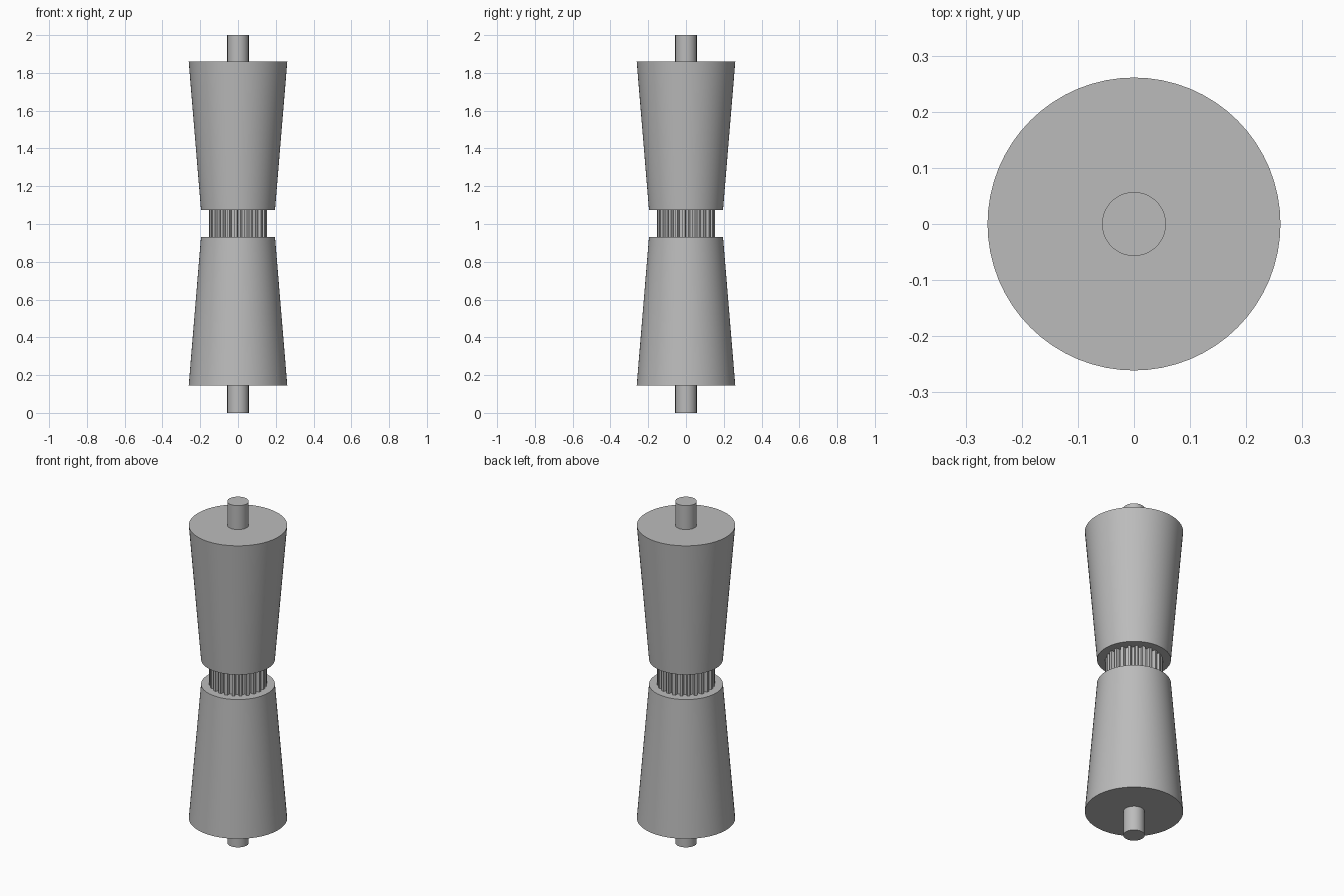
import bpy
import bmesh
from math import cos, sin, pi, radians

if "Cube" in bpy.data.objects:
    bpy.data.objects.remove(bpy.data.objects["Cube"], do_unlink=True)

SEGMENTS = 64
GREY = (0.5, 0.5, 0.5, 1.0)

metal = bpy.data.materials.new("grey metal")
metal.use_nodes = True
metal.diffuse_color = GREY
metal.node_tree.nodes["Principled BSDF"].inputs["Base Color"].default_value = GREY


def tapered_cylinder(name, z_low, z_high, r_low, r_high):
    bpy.ops.mesh.primitive_cone_add(
        vertices=SEGMENTS, radius1=r_low, radius2=r_high,
        depth=z_high - z_low, location=(0, 0, (z_low + z_high) / 2))
    part = bpy.context.object
    part.name = name
    part.data.materials.append(metal)
    bpy.ops.object.shade_smooth_by_angle(angle=radians(30))
    return part


def toothed_hub(name, z_low, z_high, root, tip, teeth):
    # Trapezoid teeth: root, root, tip, tip around each pitch
    tooth = ((0.0, root), (0.38, root), (0.5, tip), (0.88, tip))
    bm = bmesh.new()
    ring = []
    for i in range(teeth):
        for offset, radius in tooth:
            a = 2 * pi * (i + offset) / teeth
            ring.append(bm.verts.new((radius * cos(a), radius * sin(a), z_low)))
    base = bm.faces.new(ring)
    lifted = bmesh.ops.extrude_face_region(bm, geom=[base])["geom"]
    top = [v for v in lifted if isinstance(v, bmesh.types.BMVert)]
    bmesh.ops.translate(bm, verts=top, vec=(0, 0, z_high - z_low))
    if not any(len(f.verts) == len(ring) and f.calc_center_median().z < z_low + 0.001
               for f in bm.faces):
        bm.faces.new(ring)
    bmesh.ops.recalc_face_normals(bm, faces=bm.faces)
    mesh = bpy.data.meshes.new(name)
    bm.to_mesh(mesh)
    bm.free()
    mesh.materials.append(metal)
    part = bpy.data.objects.new(name, mesh)
    bpy.context.collection.objects.link(part)
    return part


# End pins
tapered_cylinder("lower_pin", 0.0, 0.145, 0.057, 0.057)
tapered_cylinder("upper_pin", 1.86, 2.0, 0.057, 0.057)

# Tapered rollers, narrow ends meeting at the middle
tapered_cylinder("lower_roller", 0.145, 0.93, 0.261, 0.196)
tapered_cylinder("upper_roller", 1.075, 1.86, 0.196, 0.261)

# Splined hub between the rollers
toothed_hub("splined_hub", 0.93, 1.075, 0.133, 0.153, 24)
